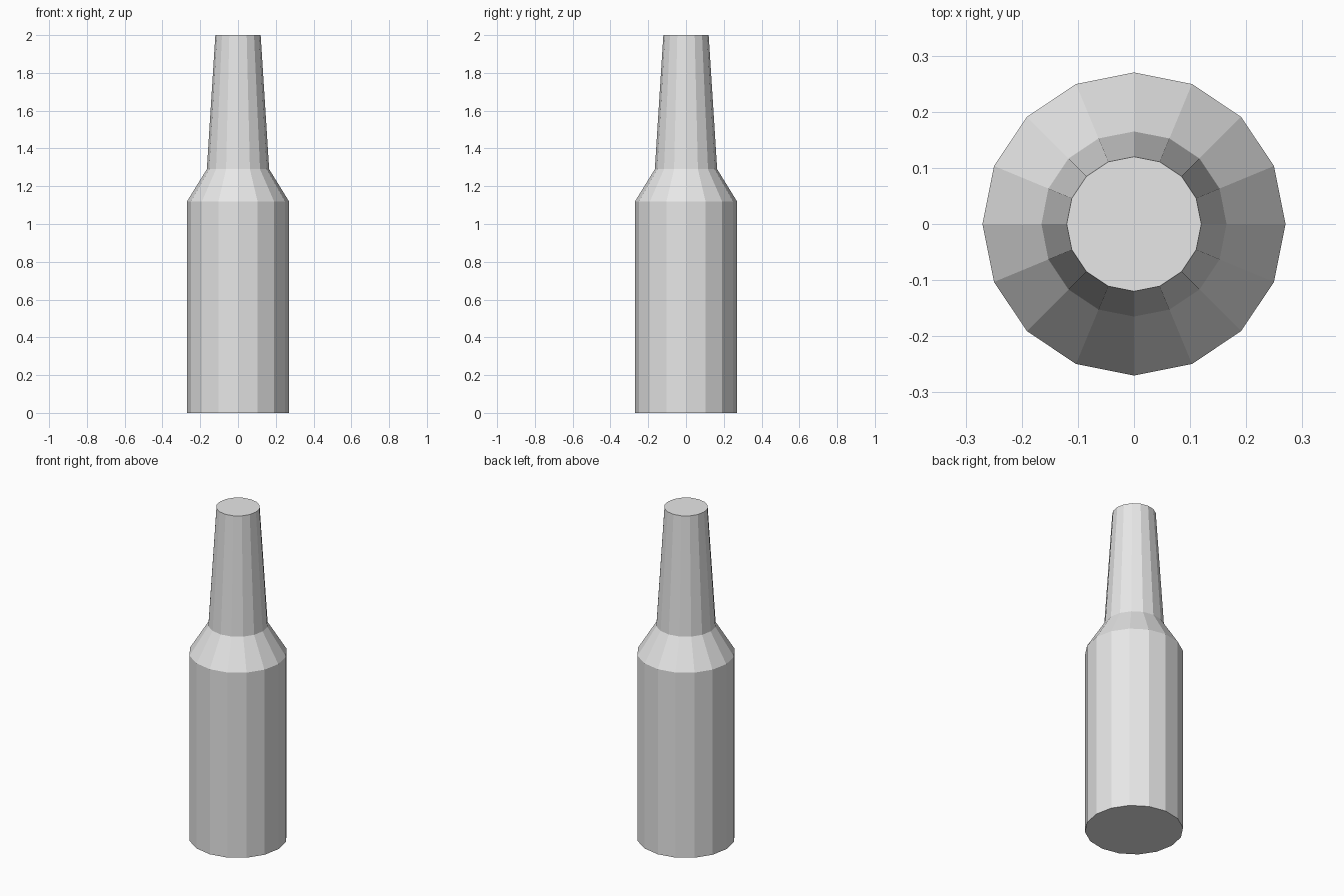
import bpy
import bmesh
from math import cos, sin, tau

SIDES = 16
# Bottle profile as (radius, height), from base to mouth
PROFILE = [(0.27, 0.0), (0.27, 1.12), (0.165, 1.29), (0.12, 2.0)]

default_cube = bpy.data.objects.get("Cube")
if default_cube:
    bpy.data.objects.remove(default_cube, do_unlink=True)


def make_material(name, color):
    mat = bpy.data.materials.new(name)
    mat.use_nodes = True
    mat.diffuse_color = color
    mat.node_tree.nodes["Principled BSDF"].inputs["Base Color"].default_value = color
    return mat


def lathe(name, profile, sides, mat):
    """Flat-faced closed solid of revolution."""
    bm = bmesh.new()
    rings = [[bm.verts.new((r * cos(tau * i / sides), r * sin(tau * i / sides), z))
              for i in range(sides)] for r, z in profile]
    for low, high in zip(rings, rings[1:]):
        for i in range(sides):
            j = (i + 1) % sides
            bm.faces.new((low[i], low[j], high[j], high[i]))
    # Base and mouth caps
    bm.faces.new(rings[0][::-1])
    bm.faces.new(rings[-1])
    mesh = bpy.data.meshes.new(name)
    bm.to_mesh(mesh)
    bm.free()
    mesh.materials.append(mat)
    obj = bpy.data.objects.new(name, mesh)
    bpy.context.collection.objects.link(obj)
    return obj


# Body, sloped shoulder and tapered neck in one closed shell
lathe("bottle", PROFILE, SIDES, make_material("light grey", (0.8, 0.8, 0.8, 1.0)))
